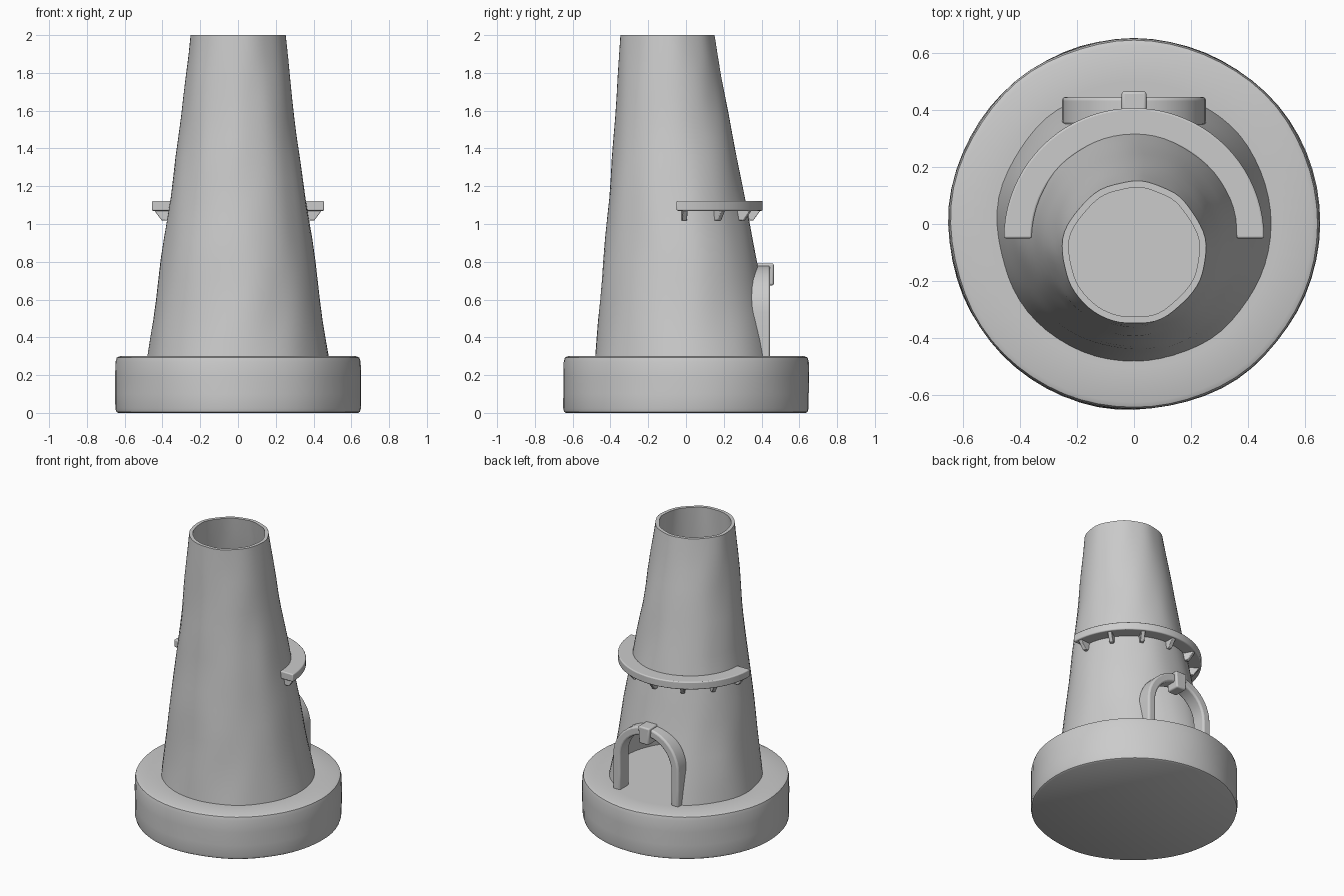
import bpy, bmesh, math
from mathutils import Vector, noise

if "Cube" in bpy.data.objects:
    bpy.data.objects.remove(bpy.data.objects["Cube"])


def loft(name, sections, closed=False, bevel=0.0, smooth=40):
    """Bridge equal-sized point loops; cap the ends unless the loft is closed."""
    bm = bmesh.new()
    loops = [[bm.verts.new(p) for p in s] for s in sections]
    n = len(loops[0])
    pairs = list(zip(loops, loops[1:])) + ([(loops[-1], loops[0])] if closed else [])
    for a, b in pairs:
        for i in range(n):
            j = (i + 1) % n
            bm.faces.new((a[i], a[j], b[j], b[i]))
    if not closed:
        bm.faces.new(loops[0])
        bm.faces.new(loops[-1])
    bmesh.ops.recalc_face_normals(bm, faces=bm.faces)
    mesh = bpy.data.meshes.new(name)
    bm.to_mesh(mesh)
    bm.free()
    obj = bpy.data.objects.new(name, mesh)
    bpy.context.collection.objects.link(obj)
    if bevel:
        mod = obj.modifiers.new("soft_edges", 'BEVEL')
        mod.width, mod.segments = bevel, 3
        mod.limit_method, mod.angle_limit = 'ANGLE', math.radians(40)
    if smooth:
        bpy.ops.object.select_all(action='DESELECT')
        obj.select_set(True)
        bpy.context.view_layer.objects.active = obj
        bpy.ops.object.shade_smooth_by_angle(angle=math.radians(smooth))
    return obj


def circle(z, r, cy=0.0, n=64, rough=0.0):
    """Horizontal ring of points with slight hand-made unevenness."""
    pts = []
    for i in range(n):
        a = math.tau * i / n
        d = Vector((math.cos(a), math.sin(a), 0))
        k = r + rough * noise.noise(Vector((d.x * 2.2, d.y * 2.2, z * 3)))
        pts.append((k * d.x, cy + k * d.y, z))
    return pts


def arch(half, spring, bottom, steps=20):
    """Outline of a round-headed arch in x and z."""
    pts = [(half, bottom), (half, (bottom + spring) / 2)]
    pts += [(half * math.cos(math.pi * i / steps), spring + half * math.sin(math.pi * i / steps))
            for i in range(steps + 1)]
    return pts + [(-half, (bottom + spring) / 2), (-half, bottom)]


# Round plinth
base_profile = [(0, 0.635), (0.006, 0.645), (0.025, 0.65), (0.1, 0.65), (0.19, 0.65),
                (0.27, 0.648), (0.293, 0.642), (0.3, 0.625), (0.3, 0.5)]
loft("base", [circle(z, r, rough=0.006) for z, r in base_profile])

# Leaning hollow tower
keys = [(0.27, 0.484), (0.6, 0.436), (1.0, 0.38), (1.5, 0.308), (2.0, 0.25)]


def tower_radius(z):
    for (z0, r0), (z1, r1) in zip(keys, keys[1:]):
        if z <= z1:
            return r0 + (r1 - r0) * (z - z0) / (z1 - z0)
    return keys[-1][1]


def lean(z):
    return -0.1 * max(0, z - 0.3) / 1.7


levels = [0.27 + 1.73 * i / 16 for i in range(17)]
outer = [circle(z, tower_radius(z), lean(z), rough=0.008) for z in levels]
inner = [circle(z, tower_radius(z) - 0.023, lean(z), rough=0.008) for z in reversed(levels)]
tower = loft("tower", outer + inner, closed=True, smooth=0)

# Doorway opening
hole = arch(0.205, 0.53, 0.2)
cutter = loft("doorway_cutter", [[(x, y, z) for x, z in hole] for y in (0.1, 0.7)], smooth=0)
cutter.hide_render = True
cutter.hide_set(True)
cut = tower.modifiers.new("doorway", 'BOOLEAN')
cut.operation, cut.solver, cut.object = 'DIFFERENCE', 'EXACT', cutter
bpy.context.view_layer.objects.active = tower
tower.select_set(True)
bpy.ops.object.modifier_apply(modifier=cut.name)
bpy.ops.object.select_all(action='DESELECT')
tower.select_set(True)
bpy.ops.object.shade_smooth_by_angle(angle=math.radians(40))

# Arched door frame
loft("door_frame", [[(xi, 0.345, zi), (xi, 0.445, zi), (xo, 0.445, zo), (xo, 0.345, zo)]
                    for (xi, zi), (xo, zo) in zip(arch(0.195, 0.53, 0.29), arch(0.252, 0.53, 0.29))],
     bevel=0.012)

# Keystone
loft("keystone", [[(-w, y, 0.675), (w, y, 0.675), (w + 0.008, y, 0.792), (-w - 0.008, y, 0.792)]
                  for y, w in ((0.37, 0.036), (0.465, 0.036))], bevel=0.01)

# Half-ring balcony round the back
CY = -0.05


def polar(r, a, z, side=0.0):
    return (r * math.cos(a) - side * math.sin(a), CY + r * math.sin(a) + side * math.cos(a), z)


loft("balcony", [[polar(0.358, a, 1.07), polar(0.456, a, 1.07), polar(0.456, a, 1.123), polar(0.358, a, 1.123)]
                 for a in (math.pi * i / 40 for i in range(41))], bevel=0.007)

# Wedge brackets under the balcony
for k in range(-3, 4):
    a = math.radians(90 + 28 * k)
    loft("balcony_bracket", [[polar(0.36, a, 1.075, s), polar(0.447, a, 1.075, s),
                              polar(0.405, a, 1.018, s), polar(0.36, a, 1.018, s)]
                             for s in (-0.013, 0.013)], bevel=0.004)
